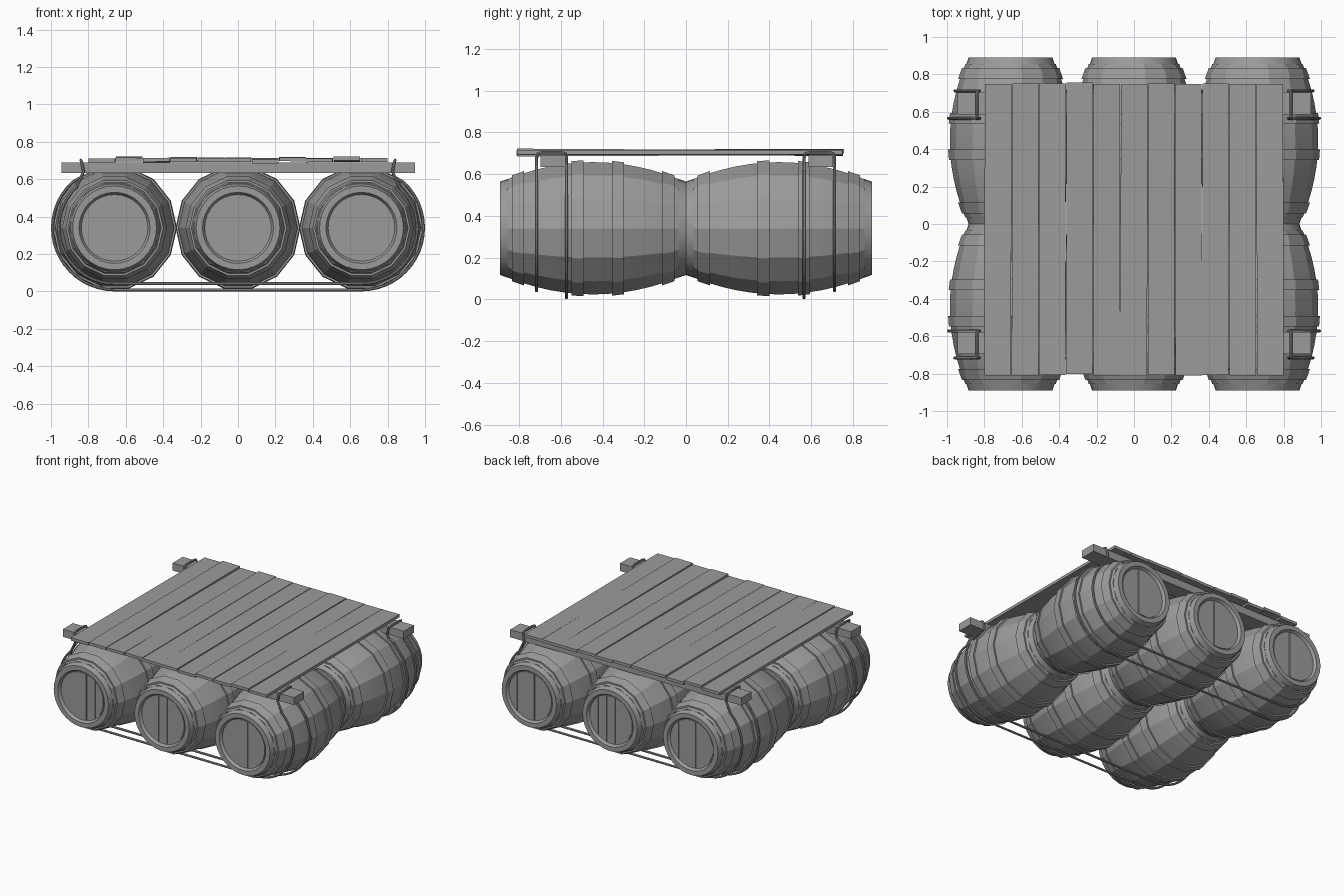
import bpy, bmesh, math, random
from mathutils import Matrix

random.seed(4)
cube = bpy.data.objects.get("Cube")
if cube:
    bpy.data.objects.remove(cube)

grey = bpy.data.materials.new("weathered_grey")
grey.use_nodes = True
COLOUR = (0.33, 0.33, 0.33, 1)
grey.diffuse_color = COLOUR
grey.node_tree.nodes["Principled BSDF"].inputs["Base Color"].default_value = COLOUR

HALF = 0.445      # half length of a barrel
AXIS_Z = 0.34     # height of the barrel axes
SPACING = 0.66    # distance between barrel rows
STAVES = 14


def place(name, mesh, loc=(0, 0, 0), rot=(0, 0, 0)):
    ob = bpy.data.objects.new(name, mesh)
    ob.location, ob.rotation_euler = loc, rot
    bpy.context.collection.objects.link(ob)
    return ob


def finish(bm, name):
    bmesh.ops.remove_doubles(bm, verts=bm.verts, dist=1e-5)
    bmesh.ops.recalc_face_normals(bm, faces=bm.faces)
    mesh = bpy.data.meshes.new(name)
    bm.to_mesh(mesh)
    bm.free()
    mesh.materials.append(grey)
    return mesh


def lathe(bm, profile, sides, closed=False):
    """Spin (y, radius) points around the y axis."""
    rings = []
    for y, r in profile:
        angles = [2 * math.pi * i / sides for i in range(sides)]
        rings.append([bm.verts.new((r * math.cos(a), y, r * math.sin(a))) for a in angles])
    pairs = list(zip(rings, rings[1:]))
    if closed:
        pairs.append((rings[-1], rings[0]))
    for a, b in pairs:
        for i in range(sides):
            j = (i + 1) % sides
            bm.faces.new((a[i], a[j], b[j], b[i]))


def bulge(y):
    return 0.325 - 0.098 * (y / HALF) ** 2


def box(name, size, loc, rot=(0, 0, 0)):
    bm = bmesh.new()
    bmesh.ops.create_cube(bm, size=1, matrix=Matrix.Diagonal((*size, 1)))
    return place(name, finish(bm, name), loc, rot)


# Barrel staves: bulging faceted body
bm = bmesh.new()
ys = [-0.41 + 0.82 * i / 12 for i in range(13)]
lathe(bm, [(ys[0], 0.2)] + [(y, bulge(y)) for y in ys] + [(ys[-1], 0.2)], STAVES)
staves = finish(bm, "barrel_staves")

# Four hoops following the bulge
bm = bmesh.new()
for centre in (-0.36, -0.075, 0.12, 0.36):
    a, b = centre - 0.029, centre + 0.029
    lathe(bm, [(a, bulge(a) - 0.01), (a, bulge(a) + 0.01),
               (b, bulge(b) + 0.01), (b, bulge(b) - 0.01)], STAVES, closed=True)
hoops = finish(bm, "barrel_hoops")

# Round rims with recessed heads
bm = bmesh.new()
for s in (-1, 1):
    lathe(bm, [(s * 0.38, 0.226), (s * 0.41, 0.236), (s * HALF, 0.224), (s * HALF, 0.19),
               (s * 0.425, 0.178), (s * 0.425, 0)], 32)
rims = finish(bm, "barrel_rims")

# Head boards: vertical strips cut to the circle
bm = bmesh.new()
R = 0.174
edges = (-R, -0.035, 0.035, 0.105, R)
for s in (-1, 1):
    for k, (a, b) in enumerate(zip(edges, edges[1:])):
        depth = 0.005 + 0.003 * (k % 2)
        xs = [a + 0.002 + (b - a - 0.004) * i / 6 for i in range(7)]
        chord = [(x, math.sqrt(R * R - x * x)) for x in xs]
        outline = chord + [(x, -z) for x, z in reversed(chord)]
        face = bm.faces.new([bm.verts.new((x, s * 0.424, z)) for x, z in outline])
        out = bmesh.ops.extrude_face_region(bm, geom=[face])["geom"]
        moved = [v for v in out if isinstance(v, bmesh.types.BMVert)]
        bmesh.ops.translate(bm, verts=moved, vec=(0, s * depth, 0))
heads = finish(bm, "barrel_head_boards")

# Lay out six barrels, three wide and two deep
smooth = []
for row, rname in ((-1, "front"), (1, "back")):
    for col, cname in ((-1, "right"), (0, "middle"), (1, "left")):
        loc = (col * SPACING, row * HALF, AXIS_Z)
        for mesh in (staves, hoops, rims, heads):
            ob = place(f"{rname}_{cname}_{mesh.name}", mesh, loc)
            if row == -1 and col == -1 and mesh is not heads:
                smooth.append(ob)

# Cross beams under the deck
for y, name in ((-0.637, "front_beam"), (0.645, "back_beam")):
    box(name, (1.89, 0.118, 0.056), (0, y, 0.662))

# Deck planks, laid slightly unevenly
PLANKS = 11
STEP = 1.6 / PLANKS
for i in range(PLANKS):
    x = (i - (PLANKS - 1) / 2) * STEP
    jitter = random.uniform
    box(f"deck_plank_{i + 1}", (STEP - 0.003, 1.56, 0.021),
        (x, -0.028 + jitter(-0.006, 0.006), 0.703 + jitter(-0.005, 0.005)),
        (jitter(-0.006, 0.006), jitter(-0.008, 0.008), jitter(-0.002, 0.002)))


def strand(y, radius, inward):
    """One rope run: from the right beam end, under the barrels, to the left."""
    half = [(-0.84, y + 2.5 * inward, 0.702), (-0.838, y + 0.6 * inward, 0.697),
            (-0.832, y, 0.675), (-0.826, y, 0.64), (-0.838, y, 0.612)]
    for k in range(19):
        a = math.radians(133 + (270 - 133) * k / 18)
        half.append((-SPACING + radius * math.cos(a), y, AXIS_Z + radius * math.sin(a)))
    return half + [(-x, yy, z) for x, yy, z in reversed(half)]


# Rope loops over each beam and around the barrels
for name, inner, outer in (("front_rope", -0.572, -0.716), ("back_rope", 0.565, 0.712)):
    side = math.copysign(0.01, outer)
    points = strand(inner, 0.332, side) + strand(outer, 0.298, -side)[::-1]
    curve = bpy.data.curves.new(name, "CURVE")
    curve.dimensions = "3D"
    curve.bevel_depth = 0.008
    curve.bevel_resolution = 2
    spline = curve.splines.new("POLY")
    spline.points.add(len(points) - 1)
    for p, co in zip(spline.points, points):
        p.co = (*co, 1)
    spline.use_cyclic_u = True
    curve.materials.append(grey)
    rope = place(name, curve)
    bpy.ops.object.select_all(action="DESELECT")
    rope.select_set(True)
    bpy.context.view_layer.objects.active = rope
    bpy.ops.object.convert(target="MESH")
    smooth.append(bpy.context.view_layer.objects.active)

# Smooth along the curves while keeping stave edges crisp
bpy.ops.object.select_all(action="DESELECT")
for ob in smooth:
    ob.select_set(True)
bpy.context.view_layer.objects.active = smooth[0]
bpy.ops.object.shade_smooth_by_angle(angle=math.radians(22))
